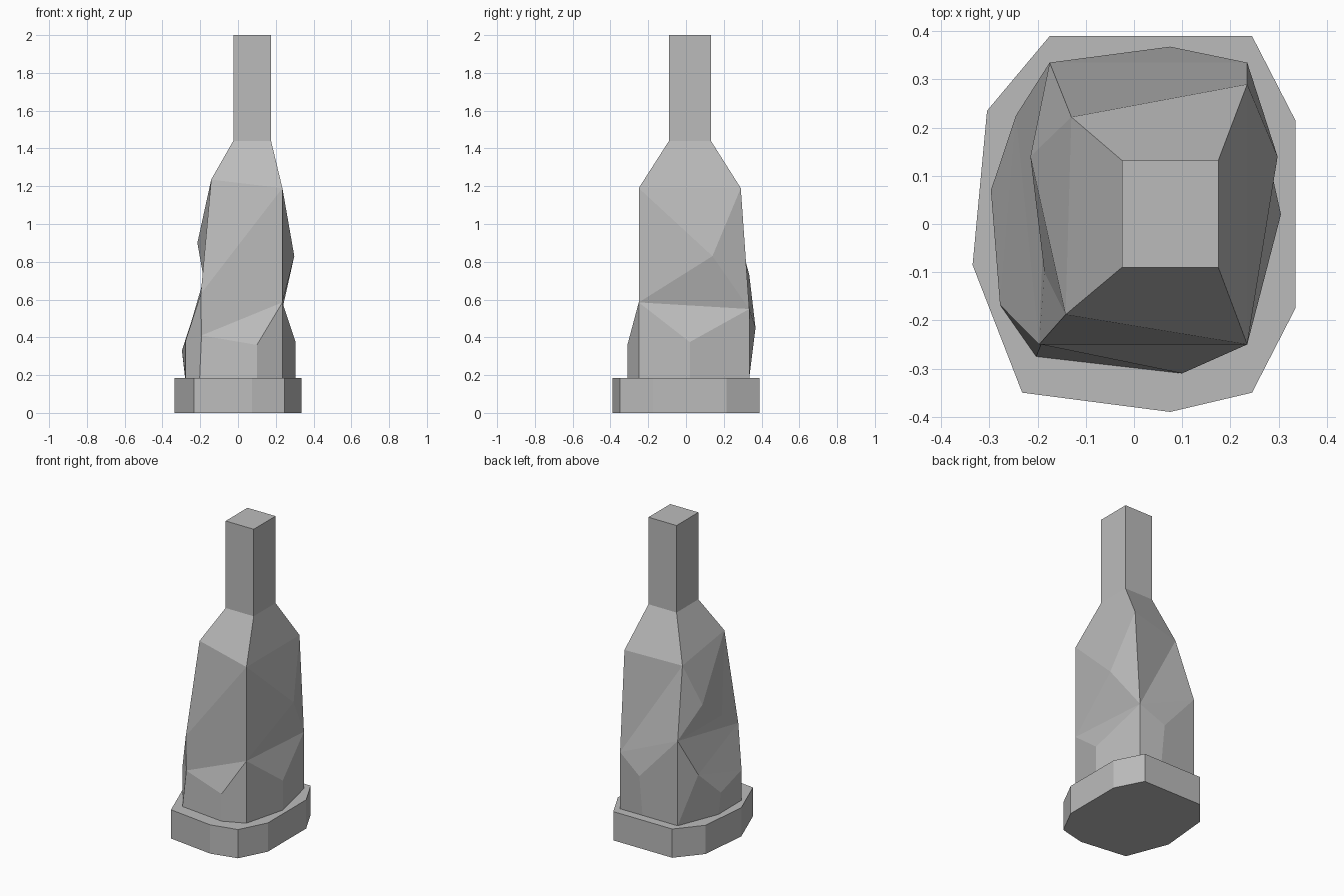
import bpy, bmesh

cube = bpy.data.objects.get("Cube")
if cube:
    bpy.data.objects.remove(cube)

stone = bpy.data.materials.new("stone_grey")
stone.use_nodes = True
GREY = (0.5, 0.5, 0.5, 1)
stone.diffuse_color = GREY
stone.node_tree.nodes["Principled BSDF"].inputs["Base Color"].default_value = GREY


def finish(name, bm):
    bmesh.ops.recalc_face_normals(bm, faces=bm.faces[:])
    mesh = bpy.data.meshes.new(name)
    bm.to_mesh(mesh)
    bm.free()
    mesh.materials.append(stone)
    obj = bpy.data.objects.new(name, mesh)
    bpy.context.collection.objects.link(obj)


def prism(name, outline, low, high):
    """Upright prism over a plan outline."""
    bm = bmesh.new()
    bottom, top = [[bm.verts.new((x, y, z)) for x, y in outline] for z in (low, high)]
    bm.faces.new(bottom)
    bm.faces.new(top)
    for i in range(len(outline)):
        bm.faces.new((bottom[i - 1], bottom[i], top[i], top[i - 1]))
    finish(name, bm)


BASE_TOP, NECK_LOW = 0.185, 1.44

# Plinth slab
prism("plinth", [(-.175, .39), (.245, .39), (.335, .215), (.335, -.175), (.245, -.35),
                 (.075, -.39), (-.232, -.35), (-.335, -.085), (-.305, .235)], 0, BASE_TOP)

# Square upper post
neck = dict(FLn=(-.025, -.09), FRn=(.175, -.09), BRn=(.175, .132), BLn=(-.025, .132))
prism("upper_post", list(neck.values()), NECK_LOW, 2)

# Rough-hewn trunk: F/B/L/R are front, back, low-x and high-x; t = shoulder, m = middle, b = foot
points = dict(
    FLt=(-.142, -.188, 1.235), FRt=(.235, -.25, 1.19), BRt=(.235, .29, 1.19), BLt=(-.13, .222, 1.16),
    FLm=(-.197, -.25, .63), FRm=(.235, -.25, .585), BRm=(.235, .335, .55), BLm=(-.175, .335, .73),
    FLk=(-.193, -.25, .41), Fm=(.1, -.31, .36), Rm=(.305, .02, .375), Bm=(.075, .368, .45),
    Rt=(.298, .14, .83), Lt=(-.215, .14, .9), Lw=(-.186, -.1, .735),
    Lp=(-.278, -.168, .38), Lq=(-.245, .225, .49), Lm=(-.297, .07, .33))
foot = dict(FLb=(-.203, -.275), Fb=(.1, -.31), FRb=(.235, -.25), Rb=(.305, .02), BRb=(.235, .335),
            Bb=(.075, .335), BLb=(-.175, .335), Lb=(-.28, .07), Pb=(-.278, -.168))
points.update({k: (*p, NECK_LOW) for k, p in neck.items()})
points.update({k: (*p, BASE_TOP) for k, p in foot.items()})

facets = {
    "shoulder": "FLn FRn FRt FLt, FRn BRn BRt FRt, BRn BLn BLt BRt, BLn FLn FLt BLt",
    "front": "FLt FRt FLm, FRt FRm FLm, FLm FRm FLk, FLk FRm Fm, FLk Fm Fb FLb, Fm FRm FRb Fb",
    "high_x": "FRt BRt Rt, FRt Rt FRm, FRm Rt BRm, Rt BRt BRm, FRm BRm Rm, FRm Rm Rb FRb, Rm BRm BRb Rb",
    "back": "BRt BLt BRm, BLt BLm BRm, BRm BLm Bm, BRm Bm Bb BRb, Bm BLm BLb Bb",
    "low_x": "BLt FLt Lt, Lt FLt Lw, Lw FLt FLm, BLt Lt BLm, Lt Lw BLm, Lw FLm BLm, BLm FLm Lq, "
             "FLm Lp Lq, Lq Lp Lm, FLm FLk Lp, FLk FLb Pb Lp, Lm Lp Pb Lb, Lq Lm Lb BLb, BLm Lq BLb",
    "ends": "FLn BLn BRn FRn, FLb Fb FRb Rb BRb Bb BLb Lb Pb",
}
bm = bmesh.new()
verts = {k: bm.verts.new(p) for k, p in points.items()}
for side in facets.values():
    for facet in side.split(","):
        bm.faces.new([verts[k] for k in facet.split()])
finish("trunk", bm)
